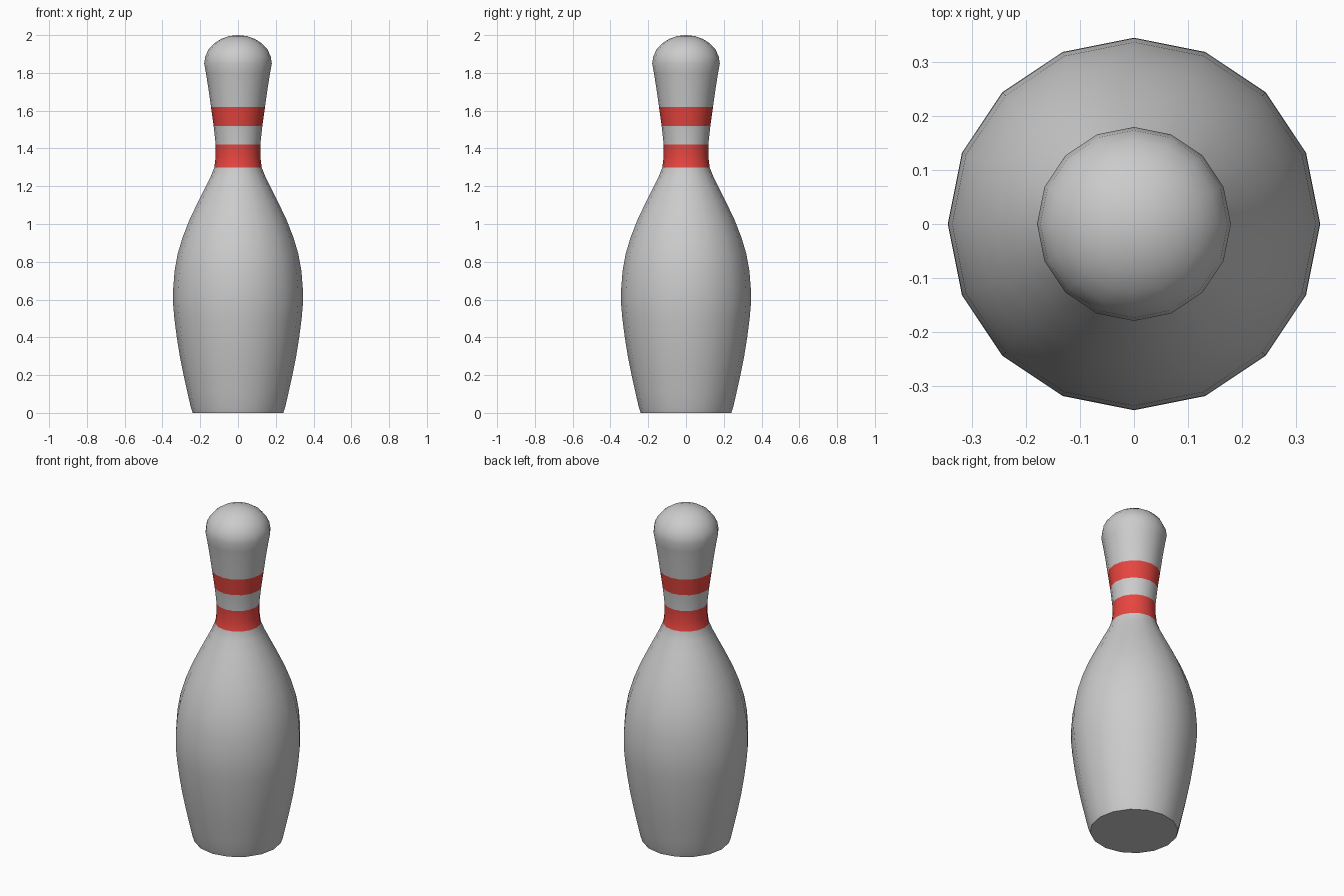
import bpy, bmesh, math

if "Cube" in bpy.data.objects:
    bpy.data.objects.remove(bpy.data.objects["Cube"])

SIDES = 16

# outline of the pin: (radius, height), base to just below the rounded top
profile = [
    (0.24, 0.0), (0.25, 0.03), (0.266, 0.1), (0.288, 0.2), (0.308, 0.3),
    (0.324, 0.4), (0.337, 0.5), (0.344, 0.58), (0.343, 0.66), (0.336, 0.75),
    (0.320, 0.84), (0.293, 0.93), (0.258, 1.02), (0.215, 1.11), (0.175, 1.19),
    (0.145, 1.25), (0.125, 1.30), (0.118, 1.36), (0.118, 1.42), (0.129, 1.52),
    (0.143, 1.62), (0.157, 1.72), (0.170, 1.80), (0.179, 1.85),
]
# rounded head: quarter ellipse
for i in range(1, 6):
    a = math.radians(15 * i)
    profile.append((0.179 * math.cos(a), 1.85 + 0.15 * math.sin(a)))

stripes = [(1.30, 1.42), (1.52, 1.62)]


def material(name, colour):
    m = bpy.data.materials.new(name)
    m.diffuse_color = colour
    m.use_nodes = True
    m.node_tree.nodes["Principled BSDF"].inputs["Base Color"].default_value = m.diffuse_color
    return m


bm = bmesh.new()
rings = [[bm.verts.new((r * math.cos(2 * math.pi * k / SIDES),
                        r * math.sin(2 * math.pi * k / SIDES), z))
          for k in range(SIDES)] for r, z in profile]

# body walls, with the neck stripes in red
for i in range(len(rings) - 1):
    low, high = rings[i], rings[i + 1]
    mid = (profile[i][1] + profile[i + 1][1]) / 2
    red = any(a < mid < b for a, b in stripes)
    for k in range(SIDES):
        n = (k + 1) % SIDES
        f = bm.faces.new((low[k], low[n], high[n], high[k]))
        f.material_index = int(red)

# base cap and top of the head
bm.faces.new(rings[0][::-1])
tip = bm.verts.new((0, 0, 2.0))
for k in range(SIDES):
    bm.faces.new((rings[-1][k], rings[-1][(k + 1) % SIDES], tip))

mesh = bpy.data.meshes.new("bowling_pin")
bm.to_mesh(mesh)
bm.free()
mesh.materials.append(material("body_grey", (0.8, 0.8, 0.8, 1)))
mesh.materials.append(material("stripe_red", (0.8, 0.06, 0.05, 1)))

pin = bpy.data.objects.new("bowling_pin", mesh)
bpy.context.collection.objects.link(pin)
bpy.context.view_layer.objects.active = pin
pin.select_set(True)
bpy.ops.object.shade_smooth_by_angle(angle=math.radians(50))
